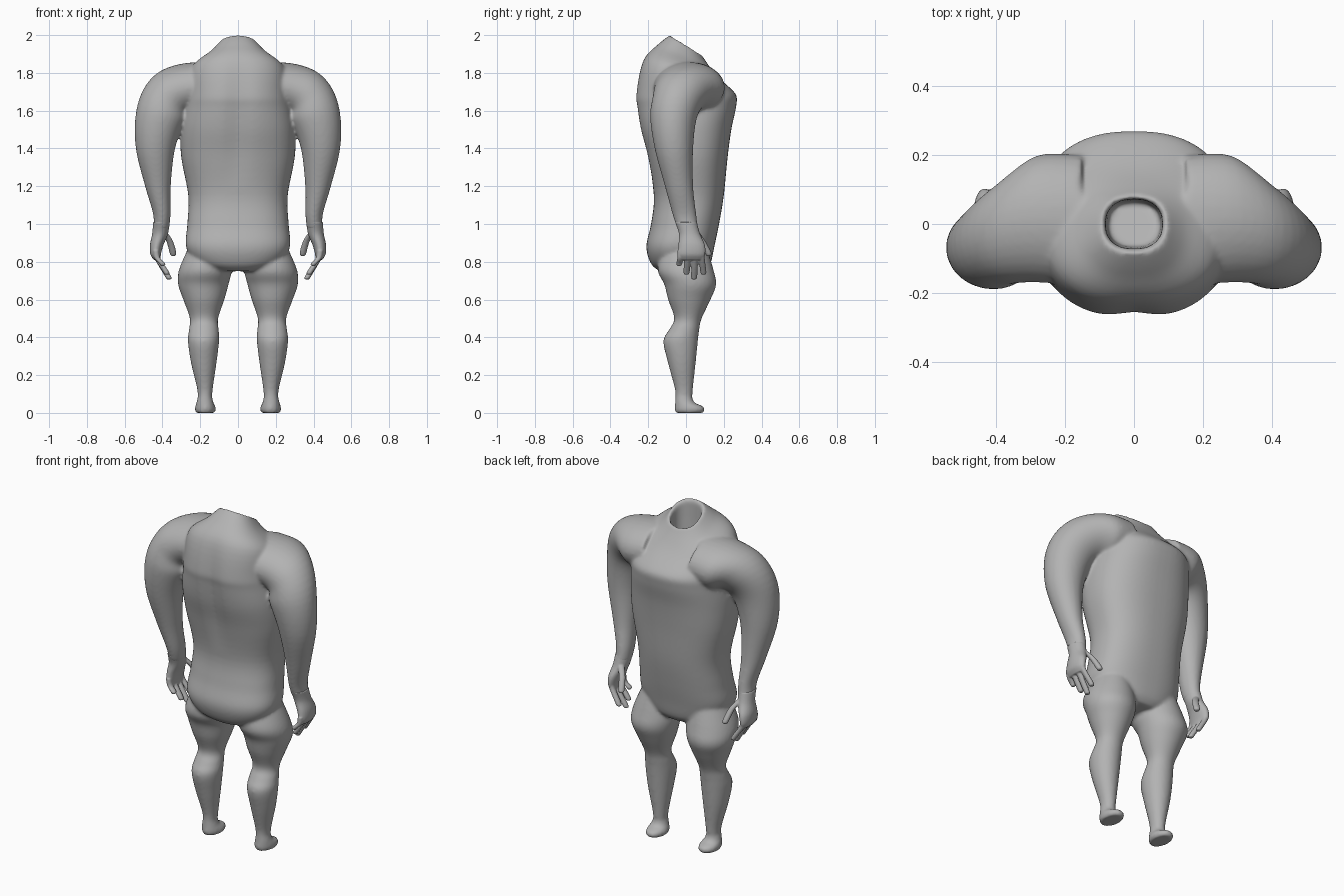
import bpy
import bmesh
from math import sin, cos, pi, radians, exp, copysign
from mathutils import Vector

cube = bpy.data.objects.get("Cube")
if cube:
    bpy.data.objects.remove(cube, do_unlink=True)

grey = bpy.data.materials.new("plain grey")
grey.use_nodes = True
grey.diffuse_color = (0.45, 0.45, 0.45, 1)
bsdf = next(n for n in grey.node_tree.nodes if n.type == "BSDF_PRINCIPLED")
bsdf.inputs["Base Color"].default_value = grey.diffuse_color


def smooth_rings(rings, steps):
    """Catmull-Rom interpolation of every ring value."""
    pts = [Vector(r) for r in rings]
    pts = [pts[0]] + pts + [pts[-1]]
    out = []
    for a, b, c, d in zip(pts, pts[1:], pts[2:], pts[3:]):
        for i in range(steps):
            t = i / steps
            out.append(b + (c - a) * (t / 2)
                       + (a * 2 - b * 5 + c * 4 - d) * (t * t / 2)
                       + (b * 3 - a - c * 3 + d) * (t ** 3 / 2))
    return out + [pts[-1]]


def loft(bm, rings, side=1, power=2.0, sides=32, steps=5):
    """Skin rings of (x, y, z, radius across, radius deep, roll, pitch)."""
    loops = []
    for x, y, z, ru, rv, roll, pitch in smooth_rings(rings, steps):
        u = Vector((cos(radians(roll)), 0, sin(radians(roll))))
        v = Vector((0, cos(radians(pitch)), sin(radians(pitch))))
        loop = []
        for i in range(sides):
            c, s = cos(2 * pi * i / sides), sin(2 * pi * i / sides)
            p = Vector((x, y, z))
            p += u * (ru * copysign(abs(c) ** (2 / power), c))
            p += v * (rv * copysign(abs(s) ** (2 / power), s))
            loop.append(bm.verts.new((p.x * side, p.y, p.z)))
        loops.append(loop)
    for a, b in zip(loops, loops[1:]):
        for i in range(sides):
            j = (i + 1) % sides
            bm.faces.new((a[i], a[j], b[j], b[i]))
    bm.faces.new(loops[0])
    bm.faces.new(loops[-1])
    return [v for loop in loops for v in loop]


def box_ring(z, x0, x1, y0, y1):
    """Level ring given by its extents."""
    return ((x0 + x1) / 2, (y0 + y1) / 2, z, (x1 - x0) / 2, (y1 - y0) / 2, 0, 0)


def finish(bm, name, voxel, repeat):
    """Turn overlapping lofts into one blended skin."""
    bmesh.ops.recalc_face_normals(bm, faces=bm.faces)
    mesh = bpy.data.meshes.new(name)
    bm.to_mesh(mesh)
    bm.free()
    mesh.materials.append(grey)
    mesh.polygons.foreach_set("use_smooth", [True] * len(mesh.polygons))
    obj = bpy.data.objects.new(name, mesh)
    bpy.context.collection.objects.link(obj)
    skin = obj.modifiers.new("blend", "REMESH")
    skin.mode = "VOXEL"
    skin.voxel_size = voxel
    skin.use_smooth_shade = True
    relax = obj.modifiers.new("relax", "SMOOTH")
    relax.factor = 0.5
    relax.iterations = repeat
    return obj


body = bmesh.new()

# Torso, from pelvis to the slanted neck opening
torso = [box_ring(z, -w, w, back, front) for z, w, back, front in (
    (0.75, 0.12, -0.14, 0.10), (0.79, 0.22, -0.185, 0.13),
    (0.88, 0.275, -0.21, 0.15), (1.0, 0.268, -0.185, 0.175),
    (1.15, 0.263, -0.17, 0.20), (1.35, 0.30, -0.205, 0.22),
    (1.5, 0.305, -0.245, 0.24), (1.62, 0.29, -0.265, 0.265),
    (1.69, 0.28, -0.27, 0.262))]
torso += [(0, -0.03, 1.82, 0.25, 0.205, 0, -12),
          (0, -0.015, 1.895, 0.15, 0.145, 0, -22),
          (0, 0, 1.95, 0.095, 0.097, 0, -32)]
verts = loft(body, torso, power=2.4, sides=64)
body.faces.ensure_lookup_table()
bmesh.ops.delete(body, geom=[body.faces[-1]], context="FACES_ONLY")

# Hollow inside the neck
rim = verts[-64:]
for depth, scale in ((0.012, 0.88), (0.1, 0.85), (0.2, 0.8)):
    inner = [body.verts.new((v.co.x * s, v.co.y * s, 1.95 + (v.co.z - 1.95) * s - d))
             for v, s, d in ((v, scale, depth) for v in verts[-64:])]
    for i in range(64):
        j = (i + 1) % 64
        body.faces.new((rim[i], rim[j], inner[j], inner[i]))
    rim = inner
body.faces.new(rim)

# Shallow groove down the upper spine
for v in verts:
    if v.co.y < -0.1 and 1.2 < v.co.z < 1.92:
        v.co.y += 0.018 * exp(-(v.co.x / 0.06) ** 2) * sin(pi * (v.co.z - 1.2) / 0.72)

arm = [(0.15, 0.01, 1.73, 0.13, 0.19, 88, 0),
       (0.28, 0.015, 1.715, 0.135, 0.185, 75, 0),
       (0.365, -0.025, 1.675, 0.135, 0.15, 45, 0),
       (0.41, -0.065, 1.57, 0.132, 0.125, 12, 0),
       (0.437, -0.064, 1.4, 0.104, 0.102, 0, 0),
       (0.424, -0.037, 1.2, 0.068, 0.075, 0, 0),
       (0.403, -0.008, 1.05, 0.046, 0.063, 0, 0),
       (0.407, 0.01, 0.97, 0.042, 0.055, 0, 0)]

leg = [box_ring(*r) for r in (
    (0.88, 0.06, 0.26, -0.12, 0.11), (0.76, 0.035, 0.312, -0.15, 0.145),
    (0.68, 0.05, 0.317, -0.115, 0.16), (0.60, 0.072, 0.29, -0.095, 0.13),
    (0.50, 0.105, 0.255, -0.062, 0.083), (0.44, 0.102, 0.26, -0.09, 0.07),
    (0.38, 0.10, 0.265, -0.12, 0.063), (0.27, 0.113, 0.25, -0.097, 0.052),
    (0.13, 0.133, 0.217, -0.06, 0.037), (0.07, 0.138, 0.212, -0.056, 0.033))]

foot = [box_ring(*r) for r in (
    (0.09, 0.138, 0.212, -0.056, 0.031), (0.055, 0.13, 0.22, -0.058, 0.045),
    (0.035, 0.12, 0.227, -0.06, 0.09), (0.015, 0.117, 0.229, -0.06, 0.1),
    (0.0, 0.125, 0.222, -0.055, 0.092))]

for side in (1, -1):
    loft(body, arm, side)
    loft(body, leg, side)
    loft(body, foot, side)
finish(body, "body", 0.0085, 10)


def digit(bm, side, path, radius):
    """Rounded finger along a path."""
    rings = [(x, y, z, radius, radius, 0, 0) for x, y, z in path]
    x, y, z = path[-1]
    rings.append((x, y, z - radius * 0.8, radius * 0.5, radius * 0.5, 0, 0))
    loft(bm, rings, side, sides=12, steps=4)


# Hands: palm, four fingers and a thumb
palm = [(0.406, 0.0, 1.01, 0.044, 0.058, 0, 0),
        (0.412, 0.018, 0.95, 0.042, 0.056, 0, 0),
        (0.43, 0.03, 0.89, 0.036, 0.07, 0, 0),
        (0.436, 0.03, 0.84, 0.028, 0.072, 0, 0),
        (0.428, 0.03, 0.81, 0.018, 0.06, 0, 0)]
fingers = ((-0.03, -0.036, 0.79), (0.008, 0.003, 0.745),
           (0.047, 0.043, 0.72), (0.083, 0.092, 0.745))

for side, label in ((1, "left"), (-1, "right")):
    hand = bmesh.new()
    loft(hand, palm, side, sides=24)
    for y_root, y_tip, z_tip in fingers:
        digit(hand, side, ((0.435, y_root, 0.86), (0.428, y_root, 0.82),
                           (0.36 + (z_tip - 0.70) * 0.45, y_tip, z_tip)), 0.0165)
    digit(hand, side, ((0.395, 0.05, 0.96), (0.362, 0.085, 0.91),
                       (0.344, 0.118, 0.845)), 0.018)
    finish(hand, "hand_" + label, 0.004, 5)
